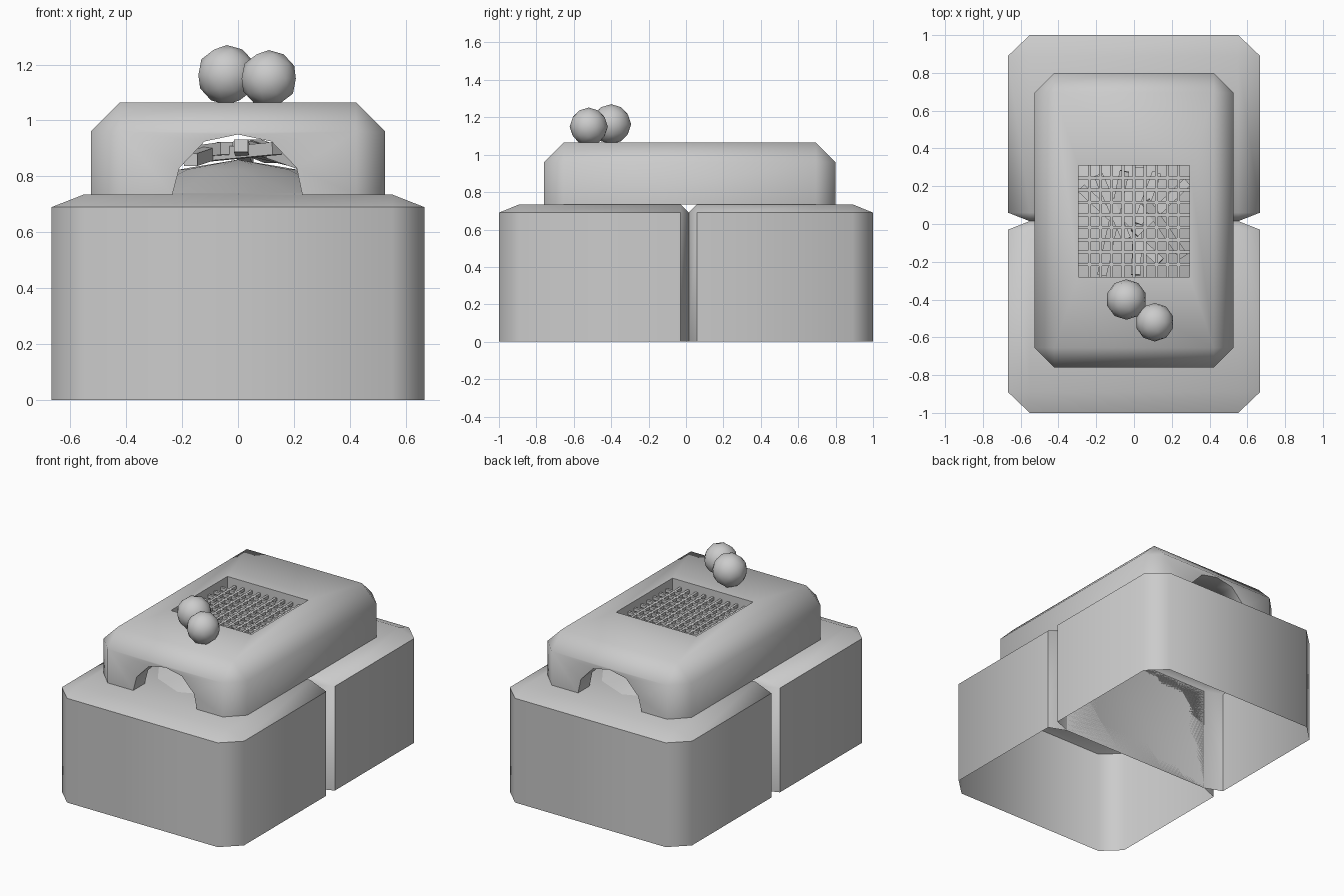
import bpy, bmesh, math
from mathutils import Vector

if "Cube" in bpy.data.objects:
    bpy.data.objects.remove(bpy.data.objects["Cube"])


def mesh_object(name, verts, faces, angle=None):
    me = bpy.data.meshes.new(name)
    me.from_pydata(verts, [], faces)
    bm = bmesh.new()
    bm.from_mesh(me)
    bmesh.ops.recalc_face_normals(bm, faces=bm.faces)
    bm.to_mesh(me)
    bm.free()
    ob = bpy.data.objects.new(name, me)
    bpy.context.collection.objects.link(ob)
    if angle:
        smooth(ob, angle)
    return ob


def smooth(ob, angle):
    bpy.ops.object.select_all(action='DESELECT')
    ob.select_set(True)
    bpy.context.view_layer.objects.active = ob
    bpy.ops.object.shade_smooth_by_angle(angle=math.radians(angle))


def bevelled_box(name, hx, y0, y1, z0, z1, cx, cy0, cy1, cz, closed=True, angle=None):
    """Box with chamfered upright and top edges; cy0/cy1 are the chamfers at each y end."""
    a, b = hx - cx, y0 + cy0
    c = y1 - cy1
    ring = [(-a, y0), (a, y0), (hx, b), (hx, c), (a, y1), (-a, y1), (-hx, c), (-hx, b)]
    verts = [(x, y, z) for z in (z0, z1 - cz) for x, y in ring]
    verts += [(-a, b, z1), (a, b, z1), (a, c, z1), (-a, c, z1)]
    faces = [(i, (i + 1) % 8, 8 + (i + 1) % 8, 8 + i) for i in range(8)]
    faces.append((16, 17, 18, 19))
    for k in range(4):
        p, q = 8 + 2 * k, 8 + 2 * k + 1
        faces.append((p, q, 16 + (k + 1) % 4, 16 + k))
        faces.append((q, 8 + (2 * k + 2) % 8, 16 + (k + 1) % 4))
    if closed:
        faces.append(tuple(range(8)))
    return mesh_object(name, verts, faces, angle)


def prism_y(name, profile, y0, y1):
    n = len(profile)
    verts = [(x, y, z) for y in (y0, y1) for x, z in profile]
    faces = [(i, (i + 1) % n, n + (i + 1) % n, n + i) for i in range(n)]
    faces += [tuple(range(n)), tuple(range(n, 2 * n))]
    return mesh_object(name, verts, faces)


def cut(ob, cutter):
    m = ob.modifiers.new("cut", 'BOOLEAN')
    m.operation, m.solver, m.object = 'DIFFERENCE', 'EXACT', cutter
    bpy.context.view_layer.objects.active = ob
    bpy.ops.object.modifier_apply(modifier=m.name)
    bpy.data.objects.remove(cutter)


def bar(verts, faces, p, q, w, h):
    """Append a square-section bar running from p to q."""
    p, q = Vector(p), Vector(q)
    d = (q - p).normalized()
    s = d.cross(Vector((0, 0, 1))).normalized()
    u = s.cross(d)
    n = len(verts)
    for e in (p, q):
        verts += [e + s * i * w / 2 + u * j * h / 2 for i, j in ((-1, -1), (1, -1), (1, 1), (-1, 1))]
    faces += [(n, n + 1, n + 2, n + 3), (n + 4, n + 5, n + 6, n + 7)]
    faces += [(n + i, n + (i + 1) % 4, n + 4 + (i + 1) % 4, n + 4 + i) for i in range(4)]


# Base: two blocks, open underneath
bevelled_box("base_front", 0.667, -1.0, 0.015, 0, 0.735, 0.115, 0.11, 0.045, 0.045, False, 60)
bevelled_box("base_back", 0.667, 0.015, 1.0, 0, 0.735, 0.115, 0.045, 0.11, 0.045, False, 60)

# Hood: hollow, with an arch through both ends and a square opening on top
hood = bevelled_box("hood", 0.527, -0.76, 0.80, 0.735, 1.065, 0.105, 0.105, 0.105, 0.105)
cut(hood, bevelled_box("cavity", 0.42, -0.64, 0.68, 0.7, 0.965, 0.05, 0.05, 0.05, 0.05))
arch = [(-0.24, 0.7), (-0.235, 0.735), (-0.21, 0.83), (-0.12, 0.925), (0, 0.95),
        (0.12, 0.925), (0.21, 0.83), (0.23, 0.735), (0.235, 0.7)]
cut(hood, prism_y("arch_cutter", arch, -1, 1))
X0, X1, Y0, Y1 = -0.295, 0.295, -0.28, 0.31
cut(hood, prism_y("grate_cutter", [(X0, 0.9), (X1, 0.9), (X1, 1.2), (X0, 1.2)], Y0, Y1))
smooth(hood, 50)

# Grate: crossing bars sunk in the opening
v, f = [], []
for i in range(1, 10):
    x = X0 + (X1 - X0) * i / 10
    bar(v, f, (x, Y0, 1.01), (x, Y1, 1.01), 0.016, 0.02)
for i in range(1, 9):
    y = Y0 + (Y1 - Y0) * i / 9
    bar(v, f, (X0, y, 1.01), (X1, y, 1.01), 0.016, 0.02)
mesh_object("grate", v, f)

# Ash bed: low pale mound on the floor of the hood
pale = bpy.data.materials.new("pale_ash")
pale.diffuse_color = (0.8, 0.8, 0.8, 1)
pale.use_nodes = True
pale.node_tree.nodes["Principled BSDF"].inputs["Base Color"].default_value = pale.diffuse_color
v, f, n = [(0, 0.02, 0.86)], [], 12
for r, z in ((0.5, 0.825), (1, 0.738)):
    v += [(0.415 * r * math.cos(i * math.tau / n), 0.02 + 0.65 * r * math.sin(i * math.tau / n), z)
          for i in range(n)]
for i in range(n):
    a, b = 1 + i, 1 + (i + 1) % n
    f += [(0, a, b), (a, a + n, b + n, b)]
mesh_object("ash_bed", v, f, 60).data.materials.append(pale)

# Firewood: crossed sticks leaning together
v, f = [], []
for p, q in (((-0.28, 0.19, 0.86), (0.14, -0.20, 0.90)),
             ((0.28, 0.22, 0.84), (0.0, -0.05, 0.91)),
             ((-0.17, -0.27, 0.86), (-0.05, 0.28, 0.90)),
             ((0.03, 0.30, 0.86), (0.01, -0.27, 0.91)),
             ((0.26, -0.17, 0.84), (0.06, 0.12, 0.91)),
             ((-0.19, 0.26, 0.88), (-0.04, -0.08, 0.90)),
             ((0.12, 0.27, 0.87), (0.02, 0.0, 0.91))):
    bar(v, f, p, q, 0.05, 0.045)
mesh_object("firewood", v, f)

# Two low-poly balls on the hood
for name, r, loc in (("ball_large", 0.107, (-0.04, -0.40, 1.163)),
                     ("ball_small", 0.102, (0.11, -0.52, 1.15))):
    bpy.ops.mesh.primitive_ico_sphere_add(subdivisions=2, radius=r, location=loc)
    ball = bpy.context.object
    ball.name = name
    smooth(ball, 60)
